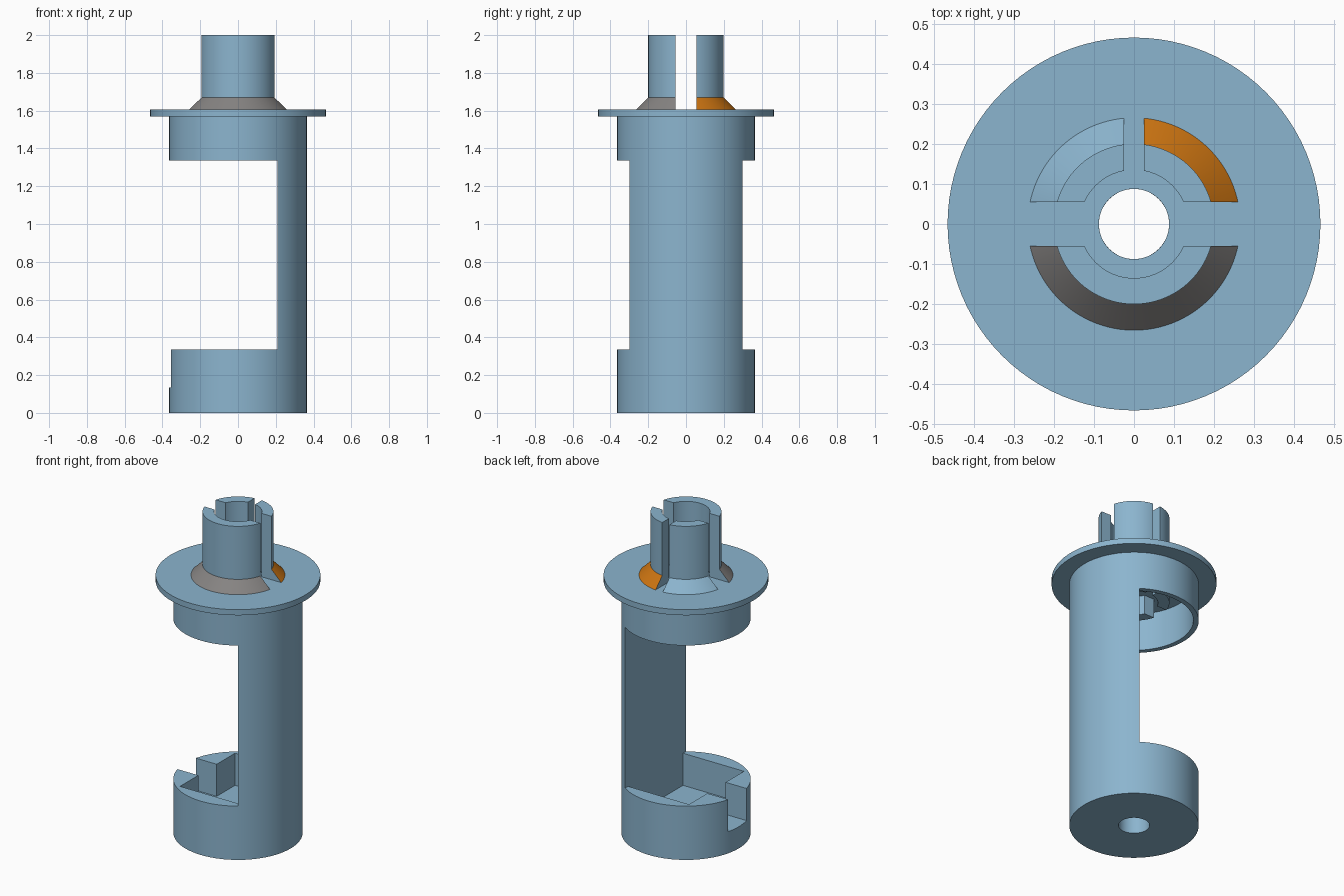
import bpy, bmesh, math

if "Cube" in bpy.data.objects:
    bpy.data.objects.remove(bpy.data.objects["Cube"])

def material(name, rgb):
    m = bpy.data.materials.new(name)
    m.diffuse_color = (*rgb, 1)
    m.use_nodes = True
    m.node_tree.nodes["Principled BSDF"].inputs["Base Color"].default_value = m.diffuse_color
    return m

BLUE = material("steel blue", (0.26, 0.46, 0.62))
ORANGE = material("orange", (0.62, 0.18, 0.006))
GREY = material("grey", (0.24, 0.23, 0.225))

def make(name, bm):
    bmesh.ops.recalc_face_normals(bm, faces=bm.faces)
    mesh = bpy.data.meshes.new(name)
    bm.to_mesh(mesh)
    bm.free()
    ob = bpy.data.objects.new(name, mesh)
    bpy.context.collection.objects.link(ob)
    mesh.materials.append(BLUE)
    return ob

def prism(name, pts, z0, z1):
    """Extrude a flat outline from z0 to z1."""
    bm = bmesh.new()
    f = bm.faces.new([bm.verts.new((x, y, z0)) for x, y in pts])
    r = bmesh.ops.extrude_face_region(bm, geom=[f])
    for v in r["geom"]:
        if isinstance(v, bmesh.types.BMVert):
            v.co.z = z1
    return make(name, bm)

def arc(r, a0=0.0, a1=2 * math.pi, n=96, closed=True):
    count = n if closed else n + 1
    return [(r * math.cos(a0 + (a1 - a0) * i / n),
             r * math.sin(a0 + (a1 - a0) * i / n)) for i in range(count)]

def box(name, x0, x1, y0, y1, z0, z1):
    return prism(name, [(x0, y0), (x1, y0), (x1, y1), (x0, y1)], z0, z1)

def revolve(name, profile, n=96):
    """Spin a closed (radius, z) profile around the z axis."""
    bm = bmesh.new()
    rings = [[bm.verts.new((r * c, r * s, z)) for r, z in profile]
             for c, s in arc(1, n=n)]
    k = len(profile)
    for i in range(n):
        a, b = rings[i], rings[(i + 1) % n]
        for j in range(k):
            bm.faces.new((a[j], b[j], b[(j + 1) % k], a[(j + 1) % k]))
    return make(name, bm)

def cut(ob, *cutters):
    for c in cutters:
        m = ob.modifiers.new("cut", 'BOOLEAN')
        m.operation, m.solver, m.object = 'DIFFERENCE', 'EXACT', c
        dg = bpy.context.evaluated_depsgraph_get()
        mesh = bpy.data.meshes.new_from_object(ob.evaluated_get(dg))
        ob.modifiers.clear()
        ob.data = mesh
        bpy.data.objects.remove(c)

def smooth(ob):
    bpy.ops.object.select_all(action='DESELECT')
    ob.select_set(True)
    bpy.context.view_layer.objects.active = ob
    bpy.ops.object.shade_smooth_by_angle(angle=math.radians(25))

R, WALL, HOLE = 0.365, 0.21, 0.0875
Z_FLOOR, Z_CUP, Z_RIM, Z_PLATE, Z_TOP = 0.135, 0.335, 1.335, 1.57, 1.605

# Body: lower cup, solid side wall and hollow upper collar
body = prism("body", arc(R), 0, Z_PLATE)
a = math.acos(WALL / 0.335)
cut(body,
    box("window", -0.6, WALL, -0.6, 0.6, Z_CUP, Z_RIM),
    box("pocket", -WALL, WALL, -0.27, 0.27, Z_FLOOR, Z_CUP + 0.1),
    box("notch", -0.6, -WALL + 0.05, -0.09, 0.09, Z_FLOOR, Z_CUP + 0.1),
    prism("drain", arc(HOLE, n=48), -0.1, Z_FLOOR + 0.1),
    prism("collar_bore", arc(0.335, a, 2 * math.pi - a, 72, False), Z_RIM - 0.1, Z_PLATE + 0.1))
smooth(body)

# Round flange with a centre hole
flange = revolve("flange", [(HOLE, Z_PLATE), (0.465, Z_PLATE), (0.465, Z_TOP), (HOLE, Z_TOP)])
smooth(flange)

def slot_cutters(z0, z1):
    return (box("cross_slot", -0.6, 0.6, -0.055, 0.055, z0, z1),
            box("back_slot", -0.025, 0.025, 0, 0.6, z0, z1))

# Three upright prongs with sloping feet
prongs = revolve("prongs", [(0.135, Z_TOP), (0.265, Z_TOP), (0.2, 1.67), (0.2, 2.0), (0.135, 2.0)])
cut(prongs, *slot_cutters(Z_TOP - 0.1, 2.1))
prongs.data.materials.clear()
for m in (BLUE, ORANGE, GREY):
    prongs.data.materials.append(m)
for p in prongs.data.polygons:
    p.material_index = 0
    if 0.3 < p.normal.z < 0.95:          # sloping feet only
        if p.center.y < 0:
            p.material_index = 2
        elif p.center.x > 0:
            p.material_index = 1
smooth(prongs)

# Slotted socket hanging inside the collar
socket = revolve("socket", [(0.135, 1.45), (0.2, 1.45), (0.2, Z_PLATE), (0.135, Z_PLATE)])
cut(socket, *slot_cutters(1.3, Z_PLATE + 0.1))
smooth(socket)
